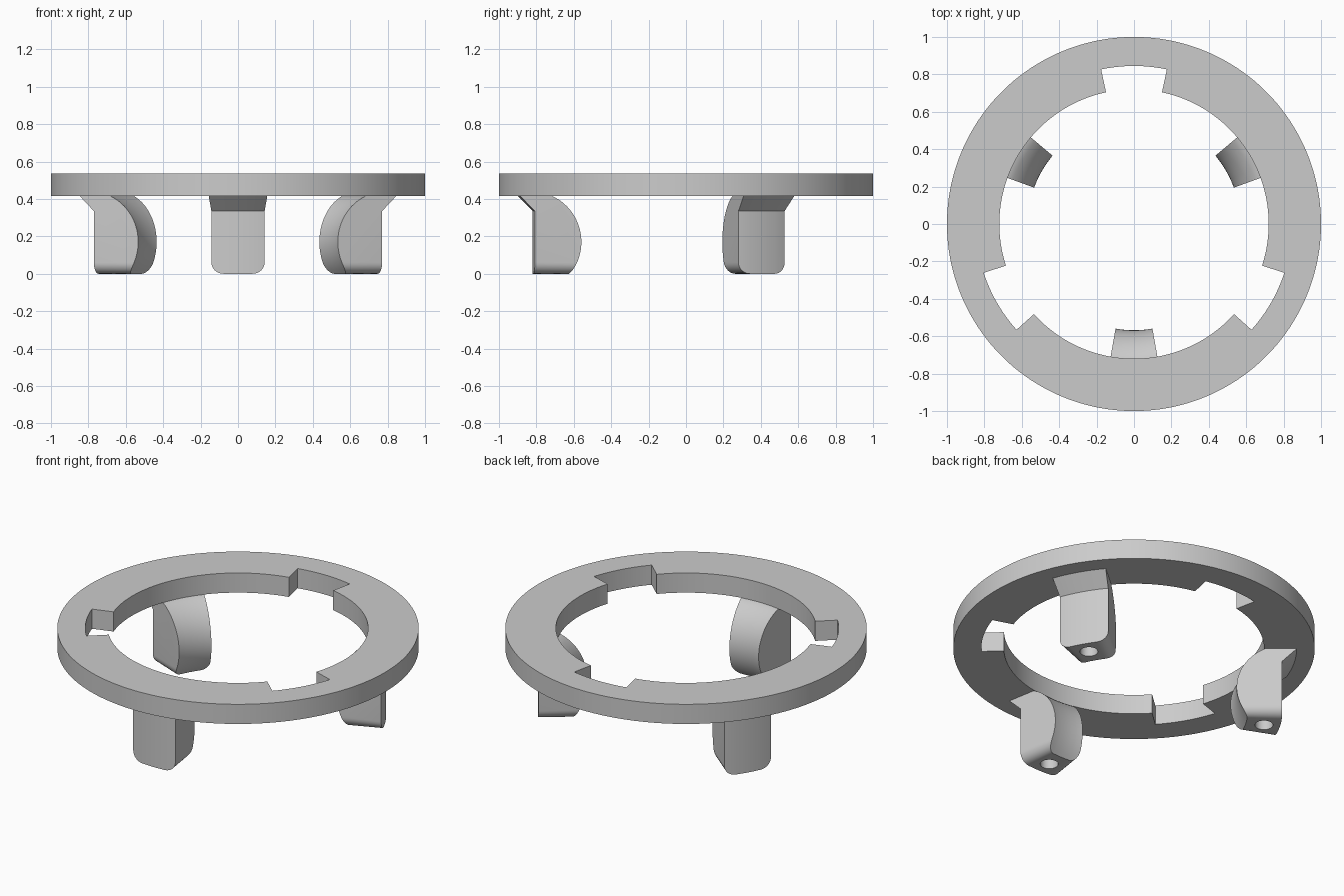
import bpy, bmesh
from math import radians, sin, cos, sqrt, pi

cube = bpy.data.objects.get("Cube")
if cube:
    bpy.data.objects.remove(cube, do_unlink=True)

RING_BOTTOM, RING_TOP = 0.415, 0.535
OUTER, NOTCH, INNER = 1.0, 0.845, 0.72

# One plain grey for everything
grey = bpy.data.materials.new("light grey")
grey.use_nodes = True
grey.diffuse_color = (0.6, 0.6, 0.6, 1)
grey.node_tree.nodes["Principled BSDF"].inputs["Base Color"].default_value = (0.6, 0.6, 0.6, 1)


def polar(r, deg, z):
    return (r * cos(radians(deg)), r * sin(radians(deg)), z)


def finish(bm, name):
    bmesh.ops.remove_doubles(bm, verts=bm.verts, dist=1e-5)
    bmesh.ops.recalc_face_normals(bm, faces=bm.faces)
    mesh = bpy.data.meshes.new(name)
    bm.to_mesh(mesh)
    bm.free()
    mesh.materials.append(grey)
    obj = bpy.data.objects.new(name, mesh)
    bpy.context.collection.objects.link(obj)
    return obj


def activate(obj):
    bpy.ops.object.select_all(action='DESELECT')
    obj.select_set(True)
    bpy.context.view_layer.objects.active = obj


# Flat ring with three notches in its inner edge
bm = bmesh.new()
STEP = 2
for a in range(0, 360, STEP):
    bands = [(NOTCH, OUTER)]
    if not any(abs(a + STEP / 2 - c) < 12 for c in (90, 210, 330)):
        bands.append((INNER, NOTCH))
    for r0, r1 in bands:
        corners = ((r0, a), (r1, a), (r1, a + STEP), (r0, a + STEP))
        bm.faces.new([bm.verts.new(polar(r, d, RING_BOTTOM)) for r, d in corners])
bmesh.ops.remove_doubles(bm, verts=bm.verts, dist=1e-5)
ext = bmesh.ops.extrude_face_region(bm, geom=bm.faces[:], use_keep_orig=True)
for v in ext["geom"]:
    if isinstance(v, bmesh.types.BMVert):
        v.co.z = RING_TOP
ring = finish(bm, "ring")
activate(ring)
bpy.ops.object.shade_smooth_by_angle(angle=radians(30))


# Leg: wedge swept about the axis, bulging inwards, with rounded lower sides
HALF, FILLET, ROUND_DEG = 10, 0.06, 4.6
BULGE_R, BULGE_Z, BULGE_IN = 0.27, 0.17, 0.568
ARC = 20


def inner_radius(z):
    return BULGE_IN + BULGE_R - sqrt(BULGE_R ** 2 - (z - BULGE_Z) ** 2)


def leg_profile(floor):
    pts = [(0.82, floor), (0.82, 0.335), (0.9, RING_BOTTOM)]
    for i in range(ARC + 1):
        z = RING_BOTTOM + (floor - RING_BOTTOM) * i / ARC
        pts.append((inner_radius(z), z))
    return pts


# Columns: (angle, floor height) from one side to the other
side = [(HALF - ROUND_DEG * (1 - cos(t)), FILLET * (1 - sin(t)))
        for t in [pi / 2 * i / 8 for i in range(9)]]
columns = ([(-a, f) for a, f in side] + [(a, 0) for a in (-2.7, 0, 2.7)]
           + side[::-1])

bm = bmesh.new()
rows = [[bm.verts.new(polar(r, 270 + a, z)) for r, z in leg_profile(f)]
        for a, f in columns]
n = len(rows[0])
for p, q in zip(rows, rows[1:]):
    for i in range(n):
        j = (i + 1) % n
        bm.faces.new((p[i], p[j], q[j], q[i]))
bm.faces.new(rows[0])
bm.faces.new(rows[-1])
front_leg = finish(bm, "front_leg")

# Round hole up into the foot
bpy.ops.mesh.primitive_cylinder_add(vertices=32, radius=0.05, depth=0.4,
                                    location=(0, -0.73, 0))
cutter = bpy.context.object
cutter.name = "foot_hole_cutter"
cutter.hide_render = True
cutter.data.materials.append(grey)
cut = front_leg.modifiers.new("foot_hole", 'BOOLEAN')
cut.operation = 'DIFFERENCE'
cut.solver = 'EXACT'
cut.object = cutter
activate(front_leg)
bpy.ops.object.modifier_apply(modifier=cut.name)
bpy.data.objects.remove(cutter, do_unlink=True)
activate(front_leg)
bpy.ops.object.shade_smooth_by_angle(angle=radians(30))

# Two more legs around the ring
for name, turn in (("back_left_leg", 120), ("back_right_leg", 240)):
    leg = front_leg.copy()
    leg.name = name
    leg.rotation_euler.z = radians(turn)
    bpy.context.collection.objects.link(leg)
